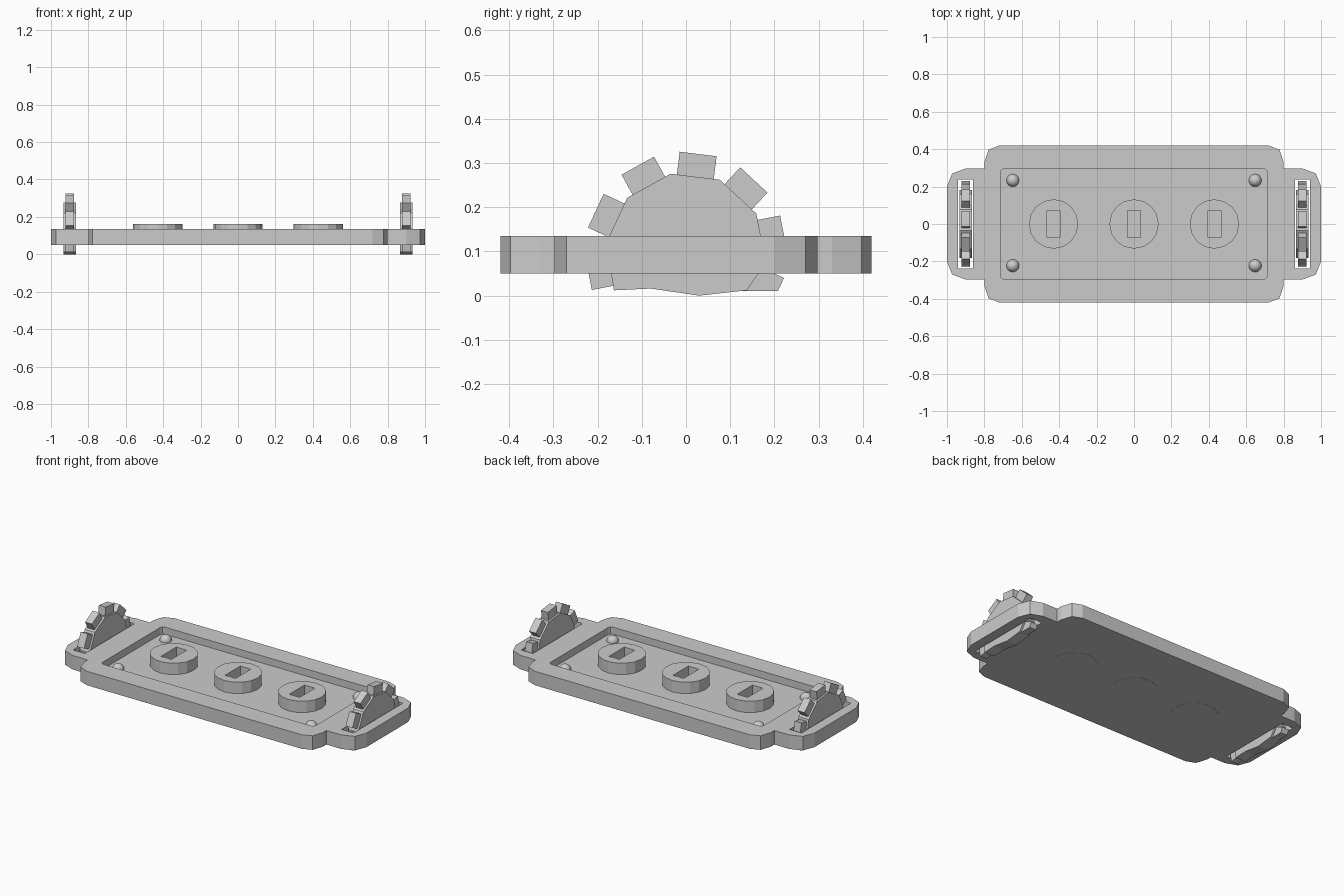
import bpy, bmesh, math
from mathutils import Matrix, Vector

if "Cube" in bpy.data.objects:
    bpy.data.objects.remove(bpy.data.objects["Cube"])


def finish(name, bm):
    bmesh.ops.recalc_face_normals(bm, faces=bm.faces)
    me = bpy.data.meshes.new(name)
    bm.to_mesh(me)
    bm.free()
    ob = bpy.data.objects.new(name, me)
    bpy.context.collection.objects.link(ob)
    return ob


def extrude(bm, pts, offset):
    """Prism from a closed loop of 3D points."""
    face = bm.faces.new([bm.verts.new(p) for p in pts])
    new = bmesh.ops.extrude_face_region(bm, geom=[face])["geom"]
    bmesh.ops.translate(bm, vec=Vector(offset),
                        verts=[v for v in new if isinstance(v, bmesh.types.BMVert)])


def slab(name, quarter, z0, z1, centre=(0, 0)):
    """Vertical prism whose outline is one quadrant mirrored to four."""
    q = list(quarter)
    loop = q + [(-x, y) for x, y in q[::-1]]
    loop += [(-x, -y) for x, y in q] + [(x, -y) for x, y in q[::-1]]
    bm = bmesh.new()
    extrude(bm, [(x + centre[0], y + centre[1], z0) for x, y in loop], (0, 0, z1 - z0))
    return finish(name, bm)


def cut(ob, cutter):
    cutter.hide_render = True
    m = ob.modifiers.new("cut", 'BOOLEAN')
    m.operation, m.solver, m.object = 'DIFFERENCE', 'EXACT', cutter
    bpy.context.view_layer.objects.active = ob
    bpy.ops.object.modifier_apply(modifier=m.name)
    bpy.data.objects.remove(cutter)


FLOOR = 0.092

# Base plate with end tabs, shallow tray and wheel slots
plate = slab("base_plate", [(1.0, 0.2), (0.972, 0.27), (0.9, 0.297), (0.8, 0.297),
                            (0.8, 0.33), (0.778, 0.397), (0.72, 0.42)], 0.05, 0.135)
cut(plate, slab("tray_cutter", [(0.715, 0.275), (0.709, 0.289), (0.695, 0.295)], FLOOR, 0.3))
for sx in (-1, 1):
    cut(plate, slab("slot_cutter", [(0.04, 0.237)], -0.1, 0.3, (sx * 0.9, 0)))

# Slotted dials
for i, x in enumerate((-0.43, 0, 0.43)):
    bm = bmesh.new()
    bmesh.ops.create_cone(bm, cap_ends=True, segments=16, radius1=0.132, radius2=0.132,
                          depth=0.112, matrix=Matrix.Translation((x, 0, 0.105)))
    dial = finish(f"dial_{i + 1}", bm)
    cut(dial, slab("key_cutter", [(0.035, 0.073)], 0.1, 0.3, (x, 0)))

# Corner rivets
bm = bmesh.new()
for sx in (-1, 1):
    for sy in (-1, 1):
        bmesh.ops.create_uvsphere(bm, u_segments=16, v_segments=10, radius=0.034,
                                  matrix=Matrix.Translation((sx * 0.648, sy * 0.228 + 0.005, FLOOR)))
for f in bm.faces:
    f.smooth = True
finish("rivets", bm)

# Toothed wheels, cut off below
CZ = 0.097
for side, sx in (("left", -1), ("right", 1)):
    bm = bmesh.new()
    for deg in (191, 155, 119, 83, 47, 11, -25):
        a = math.radians(deg)
        r, t = Vector((math.cos(a), math.sin(a))), Vector((-math.sin(a), math.cos(a)))
        pts = [r * d + t * w for d, w in ((0.15, -0.042), (0.225, -0.042),
                                          (0.225, 0.042), (0.15, 0.042))]
        extrude(bm, [(sx * 0.9 - 0.023, p.x, p.y + CZ) for p in pts], (0.046, 0, 0))
    cutres = bmesh.ops.bisect_plane(bm, geom=bm.verts[:] + bm.edges[:] + bm.faces[:],
                                    plane_co=(0, 0, 0.011), plane_no=(0, 0, 1), clear_inner=True)
    bmesh.ops.holes_fill(bm, edges=[e for e in bm.edges if e.is_boundary])
    finish(f"{side}_wheel_teeth", bm)

    bm = bmesh.new()
    rim = [(0.182 * math.cos(math.radians(d)), CZ + 0.182 * math.sin(math.radians(d)))
           for d in (-7, 29, 65, 101, 137, 173)]
    rim += [(-0.163, 0.012), (-0.08, 0.016), (0.03, 0.0), (0.138, 0.012)]
    extrude(bm, [(sx * 0.9 - 0.034, y, z) for y, z in rim], (0.068, 0, 0))
    finish(f"{side}_wheel_hub", bm)
